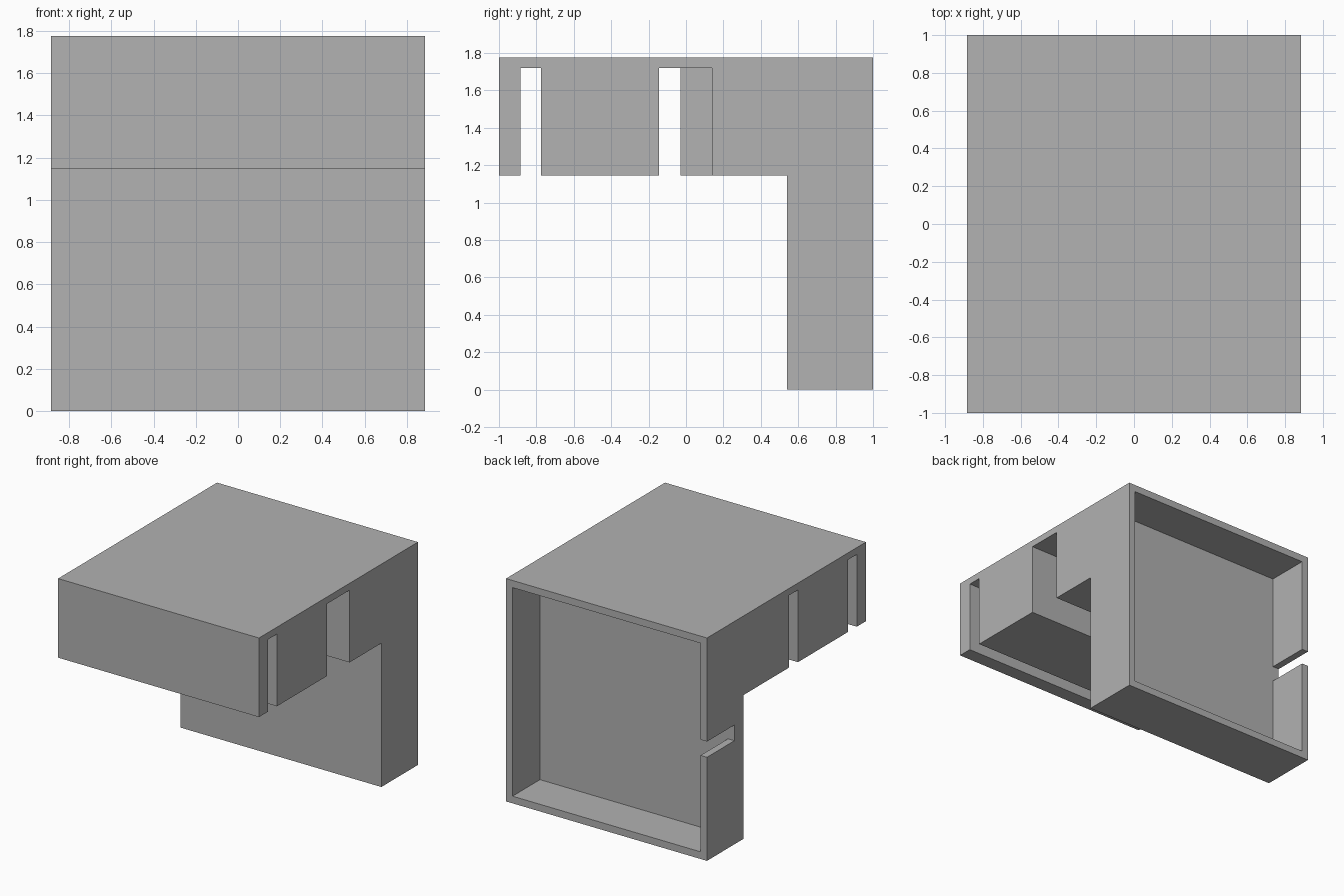
import bpy, bmesh
from mathutils import Vector

cube = bpy.data.objects.get("Cube")
if cube:
    bpy.data.objects.remove(cube, do_unlink=True)

HALF_W, TOP, UNDER, CEIL = 0.885, 1.775, 1.145, 1.72
WALL, CAVITY_Y = 0.057, 0.655
SLOT_START, SLOT_END, POCKET_END = -0.145, -0.03, 0.14

grey = bpy.data.materials.new("plain grey")
grey.use_nodes = True
colour = (0.445, 0.445, 0.445, 1)
grey.diffuse_color = colour
grey.node_tree.nodes["Principled BSDF"].inputs["Base Color"].default_value = colour


def extrude_profile(name, points, offset):
    """Make a closed prism from a flat outline swept along offset."""
    bm = bmesh.new()
    face = bm.faces.new([bm.verts.new(p) for p in points])
    swept = bmesh.ops.extrude_face_region(bm, geom=[face])["geom"]
    verts = [v for v in swept if isinstance(v, bmesh.types.BMVert)]
    bmesh.ops.translate(bm, verts=verts, vec=Vector(offset))
    bmesh.ops.recalc_face_normals(bm, faces=bm.faces)
    mesh = bpy.data.meshes.new(name)
    bm.to_mesh(mesh)
    bm.free()
    mesh.materials.append(grey)
    obj = bpy.data.objects.new(name, mesh)
    bpy.context.collection.objects.link(obj)
    return obj


# Bracket body: L-shaped side outline with two channels open below
outline = [(-1, TOP), (-1, UNDER)]
for start, end in ((-0.885, -0.775), (SLOT_START, POCKET_END)):
    outline += [(start, UNDER), (start, CEIL), (end, CEIL), (end, UNDER)]
outline += [(0.54, UNDER), (0.54, 0), (1, 0), (1, TOP)]
body = extrude_profile("bracket_body", [(-HALF_W, y, z) for y, z in outline],
                       (2 * HALF_W, 0, 0))

# Rear compartment, with a cable notch through one side wall
inner = HALF_W - WALL
recess = [(-inner, WALL), (inner, WALL), (inner, TOP - WALL), (-inner, TOP - WALL),
          (-inner, 0.95), (-1, 0.95), (-1, 0.825), (-inner, 0.825)]
cutter = extrude_profile("rear_compartment_cutter",
                         [(x, CAVITY_Y, z) for x, z in recess], (0, 0.5, 0))
cutter.hide_render = True
cut = body.modifiers.new("rear compartment", 'BOOLEAN')
cut.operation = 'DIFFERENCE'
cut.solver = 'EXACT'
cut.object = cutter
bpy.context.view_layer.objects.active = body
bpy.ops.object.modifier_apply(modifier=cut.name)
bpy.data.objects.remove(cutter, do_unlink=True)

# End wall that narrows the wide channel to a slot on one side
end_wall = [(SLOT_END, UNDER), (POCKET_END, UNDER), (POCKET_END, CEIL), (SLOT_END, CEIL)]
extrude_profile("channel_end_wall", [(-HALF_W, y, z) for y, z in end_wall], (WALL, 0, 0))
